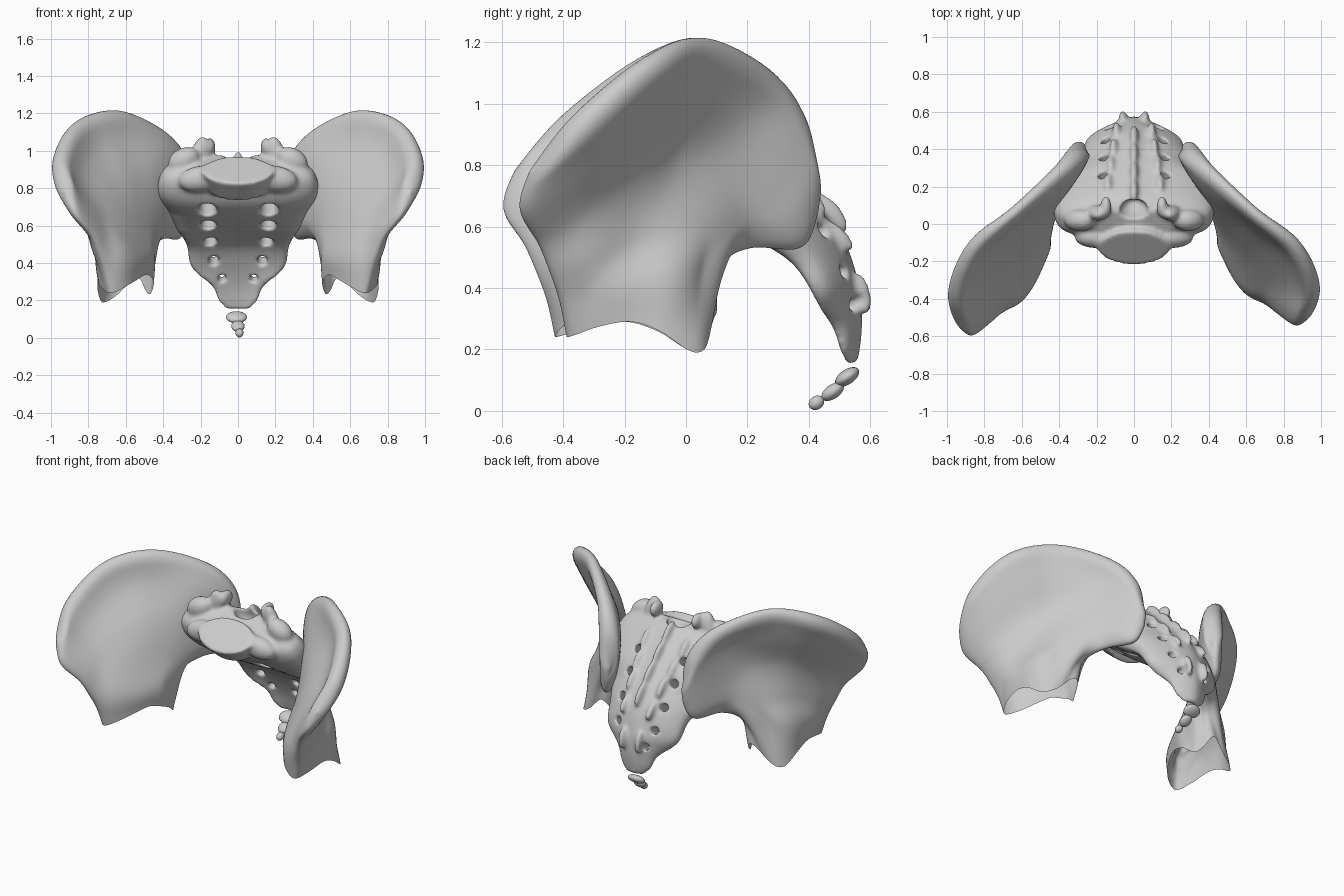
import bpy, bmesh, math
from mathutils import Vector, Matrix

if "Cube" in bpy.data.objects:
    bpy.data.objects.remove(bpy.data.objects["Cube"])


def spline(pts, t):
    """Catmull-Rom point at parameter t along a list of vectors."""
    n = len(pts) - 1
    i = min(int(t), n - 1)
    f = t - i
    b, c = pts[i], pts[i + 1]
    a = pts[i - 1] if i > 0 else b * 2 - c
    d = pts[i + 2] if i + 2 <= n else c * 2 - b
    return (b * 2 + (c - a) * f + (a * 2 - b * 5 + c * 4 - d) * f * f
            + (b * 3 - a - c * 3 + d) * f ** 3) * 0.5


def finish(name, bm):
    bmesh.ops.recalc_face_normals(bm, faces=bm.faces)
    me = bpy.data.meshes.new(name)
    bm.to_mesh(me)
    bm.free()
    me.shade_smooth()
    ob = bpy.data.objects.new(name, me)
    bpy.context.collection.objects.link(ob)
    return ob


def blob(bm, centre, radii, tilt=0.0, roll=0.0):
    """Ellipsoid, tilted about x then rolled about y."""
    m = (Matrix.Translation(centre) @ Matrix.Rotation(roll, 4, 'Y')
         @ Matrix.Rotation(tilt, 4, 'X') @ Matrix.Diagonal((*radii, 1)))
    bmesh.ops.create_uvsphere(bm, u_segments=20, v_segments=12, radius=1, matrix=m)


# Hip blade mid-surface: rows from crest to cut rim, columns from back to front
ROWS = [
    [(.26, .42, .72), (.30, .385, .95), (.42, .275, 1.11), (.65, .06, 1.215), (.875, -.12, 1.15), (.975, -.34, .965), (.925, -.50, .78)],
    [(.28, .42, .62), (.33, .31, .84), (.43, .18, .98), (.63, .015, 1.03), (.79, -.12, .98), (.875, -.31, .83), (.87, -.53, .655)],
    [(.32, .37, .53), (.37, .25, .68), (.46, .10, .80), (.58, -.04, .82), (.69, -.16, .78), (.77, -.31, .68), (.78, -.47, .54)],
    [(.40, .21, .53), (.43, .15, .60), (.50, .05, .62), (.58, -.07, .60), (.65, -.20, .57), (.71, -.32, .52), (.74, -.43, .44)],
    [(.48, .11, .47), (.51, .08, .46), (.54, .01, .45), (.59, -.08, .44), (.63, -.20, .42), (.67, -.32, .40), (.71, -.40, .35)],
    [(.54, .10, .32), (.57, .06, .23), (.595, .01, .19), (.60, -.08, .25), (.62, -.19, .29), (.65, -.31, .27), (.68, -.38, .24)],
]
# Half thickness in hundredths
THICK = [
    (5, 6, 5, 4.5, 5.5, 6, 5),
    (5, 6, 4.5, 3, 3.5, 4.5, 5),
    (5, 5.5, 5, 4, 4.5, 5, 5),
    (4, 6, 8, 9, 8.5, 8, 6),
    (5, 8, 11, 14.5, 13, 10, 7),
    (6, 9, 13, 15, 13, 10, 7),
]


def hip_blade(name, side, reach):
    nu, nv = 56, 48
    grid = [[Vector((*p, h / 100)) for p, h in zip(r, t)] for r, t in zip(ROWS, THICK)]
    us = [6 * (.5 - .5 * math.cos(math.pi * i / nu)) for i in range(nu + 1)]
    vs = [5 * (j / nv) ** 1.5 for j in range(nv + 1)]
    mid = []
    for u in us:
        col = [spline(r, u) for r in grid]
        mid.append([spline(col, v) for v in vs])
    bm = bmesh.new()
    for s in (1, -1):
        verts = []
        for i, u in enumerate(us):
            line = []
            for j, v in enumerate(vs):
                du = mid[min(i + 1, nu)][j] - mid[max(i - 1, 0)][j]
                dv = mid[i][min(j + 1, nv)] - mid[i][max(j - 1, 0)]
                n = du.xyz.cross(dv.xyz).normalized()
                low = max(0, (v - 2.5) / 2.5)
                # level out the lower tube so its rim stays even
                n.z *= 1 - low
                n.y *= 1 - .4 * low
                n.normalize()
                # round the free edges
                eu = min(1, min(u, 6 - u) / (.5 + 1.6 * (v / 5) ** 2))
                ev = min(1, v / .45)
                h = mid[i][j].w * math.sqrt(max(0, (1 - (1 - eu) ** 2) * (1 - (1 - ev) ** 2)))
                p = mid[i][j].xyz + n * s * h
                if n.x * s < 0:
                    p.z += .05 * low ** 3 * min(1, eu)
                line.append(bm.verts.new((p.x * side, p.y * (reach if p.y < 0 else 1), p.z)))
            verts.append(line)
        for i in range(nu):
            for j in range(nv):
                bm.faces.new((verts[i][j], verts[i + 1][j], verts[i + 1][j + 1], verts[i][j + 1]))
    bmesh.ops.remove_doubles(bm, verts=bm.verts, dist=.0004)
    return finish(name, bm)


hip_blade("right_hip_blade", 1, 1.02)
hip_blade("left_hip_blade", -1, 1.12)

# Sacrum sections: front y, front z, back y, back z, half width
SECTIONS = [
    (-.04, .92, .07, .98, .29), (-.08, .83, .14, .96, .40), (-.03, .72, .23, .88, .43),
    (.08, .64, .33, .78, .385), (.22, .57, .42, .69, .33), (.36, .49, .51, .57, .275),
    (.44, .38, .56, .43, .25), (.49, .28, .575, .32, .14), (.515, .20, .57, .22, .105),
    (.53, .15, .56, .16, .06),
]
secs = [(Vector((0, a, b)), Vector((0, c, d)), Vector((w, 0))) for a, b, c, d, w in SECTIONS]


def section(t):
    return [spline([s[k] for s in secs], t) for k in range(3)]


def spow(x, p):
    return math.copysign(abs(x) ** p, x)


bm = bmesh.new()
rings = []
for i in range(37):
    f, b, w = section(i / 4)
    ring = []
    for k in range(36):
        a = 2 * math.pi * k / 36
        s, c = math.sin(a), math.cos(a)
        p, q = (.55, .8) if s > 0 else (.85, 1.3)
        pos = (f + b) / 2 + (f - b) / 2 * spow(s, p)
        # sides sweep forward in the lower half
        pos += (f - b).normalized() * .06 * c * c * max(0, min(1, i / 4 - 3))* min(1, w.x / .2)
        ring.append(bm.verts.new((w.x * spow(c, q), pos.y, pos.z)))
    rings.append(ring)
for r0, r1 in zip(rings, rings[1:]):
    for k in range(36):
        bm.faces.new((r0[k], r0[k - 1], r1[k - 1], r1[k]))
bm.faces.new(rings[0])
bm.faces.new(rings[-1][::-1])

# Upper vertebral body with its tilted end plate
tilt = Matrix.Rotation(.69, 4, 'X')
bmesh.ops.create_cone(bm, cap_ends=True, segments=40, radius1=.8, radius2=1, depth=1,
                      matrix=Matrix.Translation((0, -.13, .90)) @ tilt
                      @ Matrix.Diagonal((.195, .12, .14, 1)) @ Matrix.Translation((0, 0, -.5)))
# Articular processes, side crests and horns
for s in (-1, 1):
    blob(bm, (.20 * s, .06, .98), (.05, .04, .10), .15, -.15 * s)
    blob(bm, (.15 * s, .09, 1.02), (.03, .06, .05))
    blob(bm, (.29 * s, .02, .95), (.09, .06, .065), 0, .5 * s)
    blob(bm, (.20 * s, -.07, .85), (.12, .06, .07), 0, .15 * s)
    for t in (2, 3, 4, 5):
        b = section(t)[1]
        blob(bm, (s * (.17 - .015 * t), b.y - .01, b.z), (.02, .025, .07), .75)
    blob(bm, (.06 * s, .575, .38), (.022, .028, .07), .2)
# Median crest
for t in (1.4, 2.4, 3.4, 4.4):
    b = section(t)[1]
    blob(bm, (0, b.y + .008, b.z), (.022, .04, .085), .75)
sacrum = finish("sacrum", bm)

# Nerve openings and canal cutter
bm = bmesh.new()
for t, x in ((2.5, .165), (3.6, .16), (4.7, .15), (5.7, .13), (6.6, .085)):
    f, b, w = section(t)
    d = b - f
    rot = d.to_track_quat('Z', 'Y').to_matrix().to_4x4()
    for s in (-1, 1):
        m = Matrix.Translation((x * s, (f.y + b.y) / 2, (f.z + b.z) / 2)) @ rot
        bmesh.ops.create_cone(bm, cap_ends=True, segments=16, radius1=.075 - .008 * t,
                              radius2=.02, depth=d.length * 1.25, matrix=m)
blob(bm, (0, .06, 1.0), (.08, .05, .14), .5)
cutter = finish("opening_cutter", bm)
cutter.hide_render = True
cutter.hide_viewport = True


def remesh(name, size):
    m = sacrum.modifiers.new(name, 'REMESH')
    m.mode = 'VOXEL'
    m.voxel_size = size
    m.use_smooth_shade = True


remesh("fuse", .011)
cut = sacrum.modifiers.new("openings", 'BOOLEAN')
cut.operation = 'DIFFERENCE'
cut.object = cutter
remesh("blend", .01)
soft = sacrum.modifiers.new("soften", 'SMOOTH')
soft.iterations = 6

# Tail bones
for i, (y, z, rx, ry, rz) in enumerate([(.525, .11, .056, .045, .024), (.478, .062, .036, .042, .023),
                                        (.425, .026, .022, .027, .022)]):
    bm = bmesh.new()
    blob(bm, (0.008 * (i - 1), y, z), (rx, ry, rz), .6)
    finish("tail_bone_%d" % (i + 1), bm)
